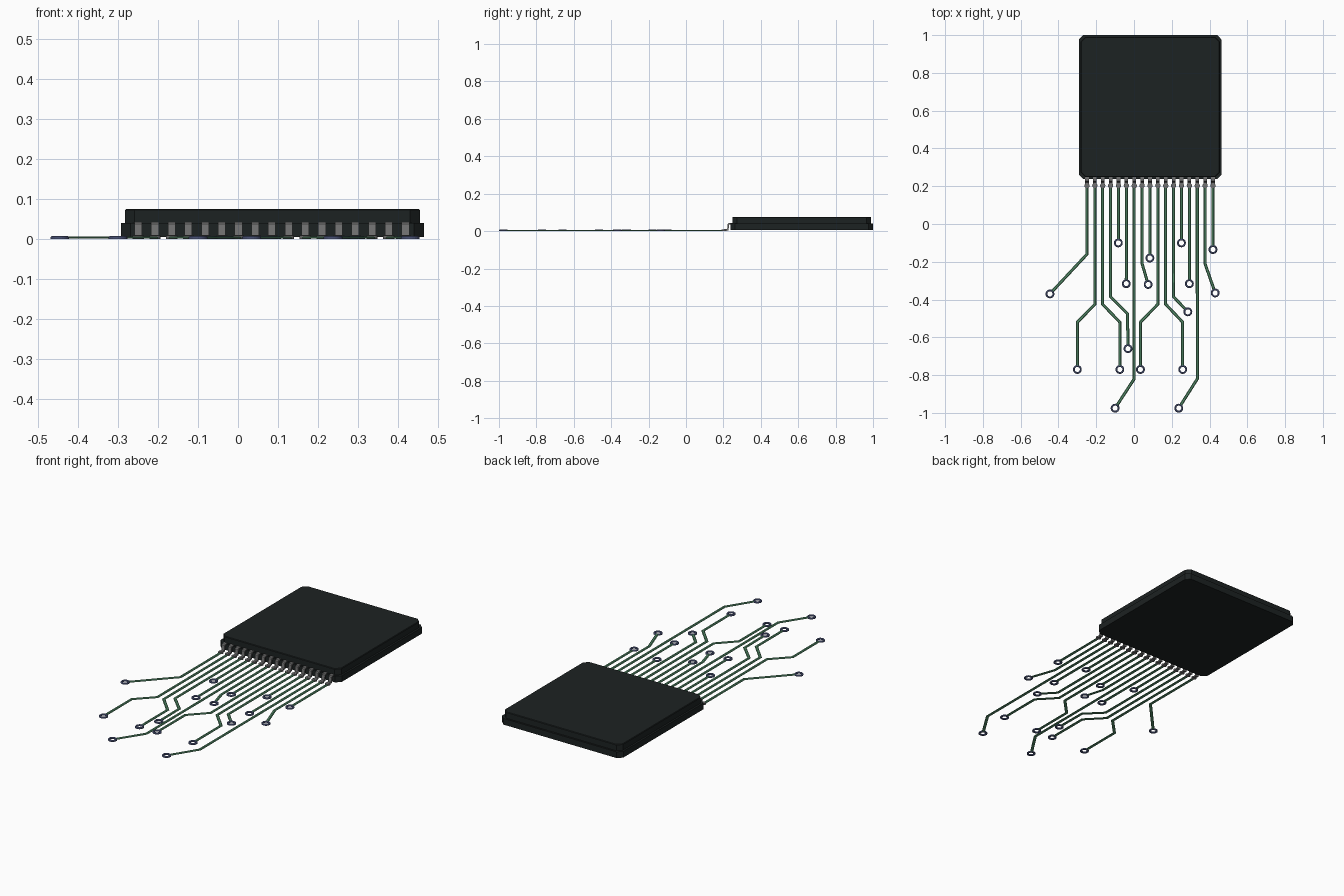
import bpy, bmesh, math
from mathutils import Vector

if "Cube" in bpy.data.objects:
    bpy.data.objects.remove(bpy.data.objects["Cube"])


def material(name, rgb):
    m = bpy.data.materials.new(name)
    m.diffuse_color = (*rgb, 1)
    m.use_nodes = True
    m.node_tree.nodes["Principled BSDF"].inputs["Base Color"].default_value = m.diffuse_color
    return m


BLACK = material("black_plastic", (0.012, 0.016, 0.016))
METAL = material("pin_metal", (0.17, 0.17, 0.17))
GREEN = material("trace_green", (0.10, 0.30, 0.16))
BLUE = material("pad_blue", (0.11, 0.14, 0.30))


def finish(name, bm, mat):
    bmesh.ops.recalc_face_normals(bm, faces=bm.faces)
    mesh = bpy.data.meshes.new(name)
    bm.to_mesh(mesh)
    bm.free()
    mesh.materials.append(mat)
    obj = bpy.data.objects.new(name, mesh)
    bpy.context.collection.objects.link(obj)
    return obj


def loft(bm, loops, closed=False):
    """Skin a list of point loops; cap the ends or join them in a ring."""
    rings = [[bm.verts.new(p) for p in loop] for loop in loops]
    pairs = list(zip(rings, rings[1:]))
    if closed:
        pairs.append((rings[-1], rings[0]))
    for a, b in pairs:
        for i in range(len(a)):
            j = (i + 1) % len(a)
            bm.faces.new((a[i], a[j], b[j], b[i]))
    if not closed:
        bm.faces.new(rings[0])
        bm.faces.new(rings[-1])


# Chip body: stepped block with clipped corners
CX, CY, HX, HY = 0.086, 0.619, 0.378, 0.381


def body_loop(inset, z, cut=0.024):
    x, y = HX - inset, HY - inset
    pts = [(x, y - cut), (x - cut, y), (cut - x, y), (-x, y - cut),
           (-x, cut - y), (cut - x, -y), (x - cut, -y), (x, cut - y)]
    return [(CX + px, CY + py, z) for px, py in pts]


bm = bmesh.new()
loft(bm, [body_loop(0, 0.006), body_loop(0, 0.041), body_loop(0.010, 0.041),
          body_loop(0.010, 0.073), body_loop(0.013, 0.076)])
finish("chip_body", bm, BLACK)

# Bent pins with round feet
PIN_X = [-0.249 + 0.0417 * i for i in range(17)]
PIN_PROFILE = [(0.250, 0.043), (0.228, 0.043), (0.223, 0.038), (0.220, 0.010),
               (0.203, 0.010), (0.203, 0.004), (0.227, 0.004), (0.231, 0.034),
               (0.250, 0.034)]
bm = bmesh.new()
for x in PIN_X:
    loft(bm, [[(x + s * 0.0095, y, z) for y, z in PIN_PROFILE] for s in (-1, 1)])
    loft(bm, [[(x + 0.014 * math.cos(math.tau * k / 16),
                0.203 + 0.014 * math.sin(math.tau * k / 16), z)
               for k in range(16)] for z in (0.001, 0.009)])
finish("pins", bm, METAL)

# Trace routes: points after each pin, ending at a pad centre
ROUTES = [
    [(-0.249, -0.16), (-0.445, -0.37)],
    [(-0.207, -0.425), (-0.30, -0.52), (-0.30, -0.77)],
    [(-0.166, -0.425), (-0.075, -0.52), (-0.075, -0.77)],
    [(-0.124, -0.385), (-0.034, -0.475), (-0.032, -0.66)],
    [(-0.083, -0.10)],
    [(-0.041, -0.316)],
    [(0.001, -0.82), (-0.10, -0.975)],
    [(0.043, -0.21), (0.075, -0.32)],
    [(0.084, -0.18)],
    [(0.126, -0.425), (0.034, -0.52), (0.034, -0.77)],
    [(0.168, -0.425), (0.258, -0.52), (0.258, -0.77)],
    [(0.209, -0.385), (0.285, -0.465)],
    [(0.251, -0.10)],
    [(0.293, -0.316)],
    [(0.335, -0.82), (0.237, -0.975)],
    [(0.376, -0.21), (0.43, -0.365)],
    [(0.418, -0.135)],
]
SECTION = [(-0.008, 0.0015), (-0.008, 0.004), (-0.004, 0.007),
           (0.004, 0.007), (0.008, 0.004), (0.008, 0.0015)]
R_OUT, R_IN = 0.0235, 0.0135


def trace(bm, pts):
    dirs = [(b - a).normalized() for a, b in zip(pts, pts[1:])]
    pts = pts[:-1] + [pts[-1] - dirs[-1] * (R_OUT - 0.004)]
    loops = []
    for i, p in enumerate(pts):
        d0, d1 = dirs[max(i - 1, 0)], dirs[min(i, len(dirs) - 1)]
        t = (d0 + d1).normalized()
        side = Vector((-t.y, t.x)) / t.dot(d0)
        loops.append([(*(p + side * w), z) for w, z in SECTION])
    loft(bm, loops)


def pad(bm, c, n=24):
    prof = [(R_IN, 0.0), (R_OUT, 0.0), (R_OUT, 0.005),
            (R_OUT - 0.003, 0.008), (R_IN + 0.002, 0.008), (R_IN, 0.006)]
    loft(bm, [[(c.x + r * math.cos(math.tau * k / n),
                c.y + r * math.sin(math.tau * k / n), z) for r, z in prof]
              for k in range(n)], closed=True)


bm_trace, bm_pad = bmesh.new(), bmesh.new()
for x, route in zip(PIN_X, ROUTES):
    pts = [Vector((x, 0.203))] + [Vector(p) for p in route]
    trace(bm_trace, pts)
    pad(bm_pad, pts[-1])
finish("circuit_traces", bm_trace, GREEN)
finish("ring_pads", bm_pad, BLUE)
